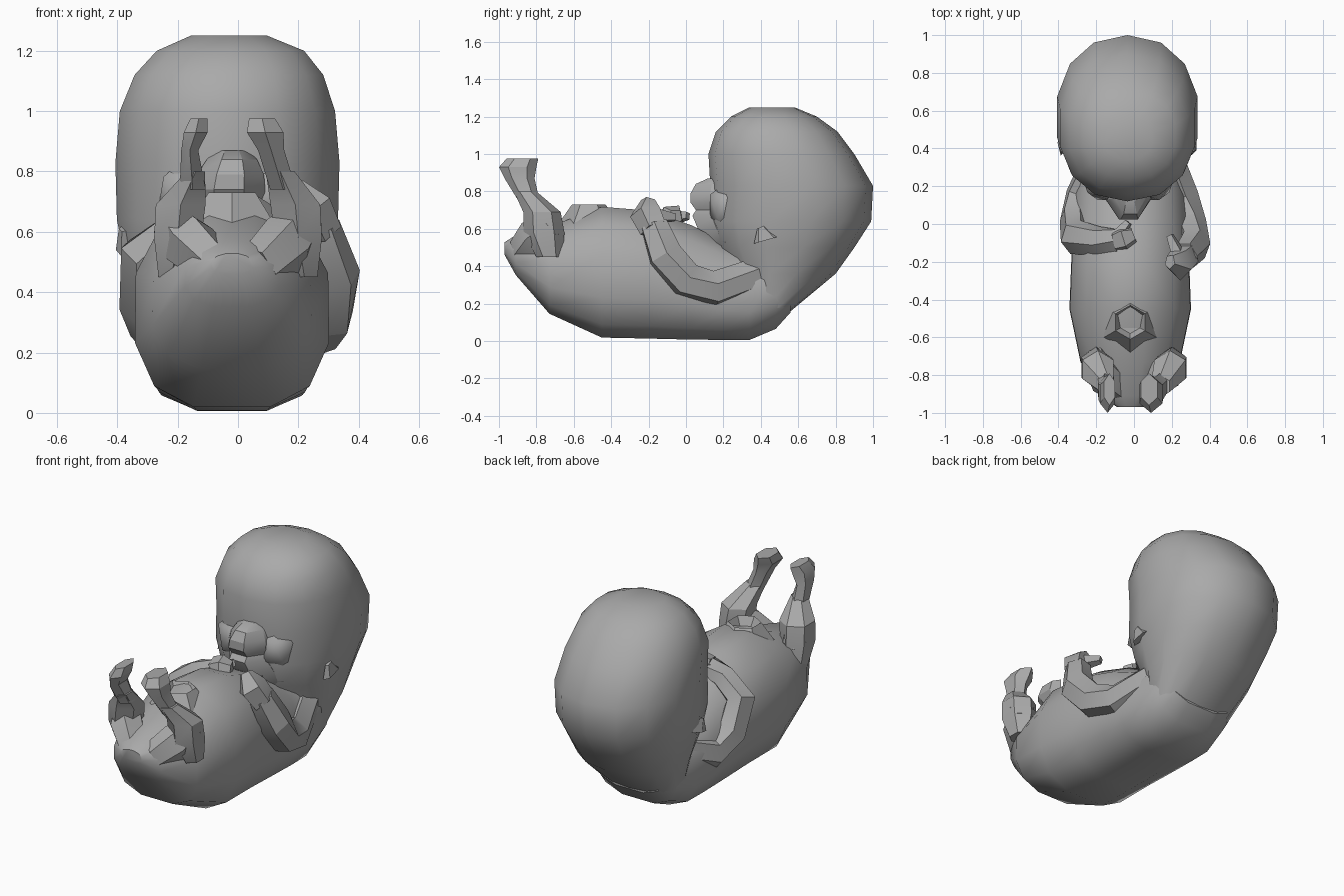
import bpy, bmesh, math
from mathutils import Vector

if "Cube" in bpy.data.objects:
    bpy.data.objects.remove(bpy.data.objects["Cube"])

skin = bpy.data.materials.new("grey skin")
skin.use_nodes = True
skin.diffuse_color = (0.4, 0.4, 0.4, 1)
skin.node_tree.nodes["Principled BSDF"].inputs["Base Color"].default_value = (0.4, 0.4, 0.4, 1)


def finish(name, bm, angle):
    bmesh.ops.recalc_face_normals(bm, faces=bm.faces)
    mesh = bpy.data.meshes.new(name)
    bm.to_mesh(mesh)
    bm.free()
    mesh.materials.append(skin)
    ob = bpy.data.objects.new(name, mesh)
    bpy.context.collection.objects.link(ob)
    bpy.ops.object.select_all(action="DESELECT")
    ob.select_set(True)
    bpy.context.view_layer.objects.active = ob
    bpy.ops.object.shade_smooth_by_angle(angle=math.radians(angle))
    return ob


def loft(name, rings, sides, upper=2.0, lower=2.0, angle=40):
    """Skin a row of rounded rings; upper and lower set how square each half is."""
    bm = bmesh.new()
    loops = []
    for centre, u, v in rings:
        loop = []
        for i in range(sides):
            a = math.tau * (i + 0.5) / sides
            c, s = math.cos(a), math.sin(a)
            power = 2 / (upper if s > 0 else lower)
            c = math.copysign(abs(c) ** power, c)
            s = math.copysign(abs(s) ** power, s)
            loop.append(bm.verts.new(Vector(centre) + c * Vector(u) + s * Vector(v)))
        loops.append(loop)
    for a, b in zip(loops, loops[1:]):
        for i in range(sides):
            j = (i + 1) % sides
            bm.faces.new((a[i], a[j], b[j], b[i]))
    bm.faces.new(loops[0])
    bm.faces.new(loops[-1])
    return finish(name, bm, angle)


def along_y(name, rows, xc, sides, **kw):
    """Rows: y, lowest z, highest z, half width."""
    return loft(name, [((xc, y, (lo + hi) / 2), (w, 0, 0), (0, 0, (hi - lo) / 2))
                       for y, lo, hi, w in rows], sides, **kw)


def along_z(name, rows, sides, **kw):
    """Rows: z, front y, back y, centre x, half width."""
    return loft(name, [((x, (f + b) / 2, z), (w, 0, 0), (0, (b - f) / 2, 0))
                       for z, f, b, x, w in rows], sides, **kw)


def tube(name, path, radii, sides=6, flat=0.85):
    pts = [Vector(p) for p in path]
    rings = []
    for i, p in enumerate(pts):
        t = (pts[min(i + 1, len(pts) - 1)] - pts[max(i - 1, 0)]).normalized()
        u = t.cross(Vector((1, 0, 0.3))).normalized()
        v = t.cross(u)
        rings.append((p, u * radii[i], v * radii[i] * flat))
    return loft(name, rings, sides, angle=30)


def lump(name, centre, size):
    bm = bmesh.new()
    bmesh.ops.create_icosphere(bm, subdivisions=1, radius=1)
    for v in bm.verts:
        v.co = Vector([c + s * k for c, s, k in zip(centre, size, v.co)])
    return finish(name, bm, 45)


# Curled trunk, from the bottom up to the neck
along_y("torso", [
    (-0.97, 0.46, 0.53, 0.07), (-0.91, 0.35, 0.57, 0.16), (-0.73, 0.14, 0.62, 0.27),
    (-0.45, 0.01, 0.73, 0.33), (-0.2, 0.005, 0.71, 0.32), (0.03, 0.0, 0.63, 0.31),
    (0.2, 0.0, 0.54, 0.3), (0.34, 0.0, 0.5, 0.29), (0.48, 0.06, 0.5, 0.27),
    (0.56, 0.15, 0.5, 0.24)], -0.02, 12, lower=2.8)

# Large head tapering down to the nape
along_z("head", [
    (0.16, 0.32, 0.56, -0.02, 0.25), (0.36, 0.24, 0.8, -0.03, 0.31),
    (0.5, 0.16, 0.9, -0.035, 0.345), (0.64, 0.12, 0.99, -0.035, 0.375),
    (0.83, 0.13, 1.0, -0.035, 0.38), (1.0, 0.12, 0.9, -0.035, 0.365),
    (1.12, 0.16, 0.81, -0.03, 0.32), (1.2, 0.24, 0.7, -0.025, 0.25),
    (1.25, 0.34, 0.58, -0.03, 0.13)], 14, upper=2.2, lower=2.2)

# Face in one profile: chin, lower lip, mouth, upper lip, nose, bridge
along_z("face", [
    (0.46, 0.18, 0.5, -0.03, 0.24), (0.53, 0.1, 0.45, -0.03, 0.2),
    (0.6, 0.05, 0.42, -0.03, 0.16), (0.67, 0.02, 0.4, -0.03, 0.13),
    (0.7, 0.04, 0.4, -0.03, 0.13), (0.74, 0.01, 0.4, -0.03, 0.13),
    (0.79, 0.01, 0.4, -0.025, 0.12), (0.84, 0.04, 0.36, -0.02, 0.09),
    (0.87, 0.11, 0.3, -0.02, 0.06)], 8, angle=25)
for side, label in ((1, "left"), (-1, "right")):
    lump(label + "_cheek", (-0.03 + side * 0.13, 0.23, 0.72), (0.12, 0.12, 0.14))
    # Small folded ear
    x = -0.035 + side * 0.345
    loft(label + "_ear", [((x, 0.43, 0.54), (0.025, 0, 0), (0, 0.07, 0.02)),
                          ((x, 0.4, 0.61), (0.015, 0, 0), (0, 0.02, 0.01))], 5, angle=20)

# Bent arms, one raised beside the belly and one laid across the chest
tube("left_arm", [(0.18, 0.38, 0.36), (0.26, 0.15, 0.28), (0.3, 0.0, 0.33),
                  (0.32, -0.11, 0.46), (0.27, -0.17, 0.62)], [0.09, 0.1, 0.1, 0.1, 0.08])
tube("right_arm", [(-0.18, 0.38, 0.36), (-0.28, 0.15, 0.28), (-0.31, 0.02, 0.36),
                   (-0.31, -0.07, 0.52), (-0.19, -0.09, 0.61), (-0.08, -0.09, 0.65)],
     [0.09, 0.1, 0.1, 0.1, 0.08, 0.07])
tube("left_hand", [(0.28, -0.17, 0.6), (0.24, -0.21, 0.68), (0.19, -0.2, 0.75)],
     [0.08, 0.09, 0.04], 5)
tube("right_hand", [(-0.1, -0.09, 0.65), (-0.05, -0.08, 0.66), (0.0, -0.06, 0.66)],
     [0.07, 0.08, 0.05], 5)
tube("left_thumb", [(0.24, -0.17, 0.67), (0.19, -0.06, 0.66)], [0.05, 0.025], 4)
tube("right_thumb", [(-0.1, -0.08, 0.66), (-0.03, 0.01, 0.67)], [0.05, 0.025], 4)

# Raised legs with upturned feet
for side, label, shift, thin in ((1, "left", 0, 1), (-1, "right", 0.05, 0.65)):
    along_z(label + "_leg", [
        (0.45, -0.8, -0.66, side * 0.22, 0.05), (0.58, -0.87, -0.65, side * 0.2, 0.09),
        (0.69, -0.87, -0.67, side * 0.19, 0.095),
        (0.8, -0.92, -0.8, side * 0.14, 0.055 * thin)], 6, angle=30)
    foot = side * (0.09 + shift)
    along_z(label + "_foot", [
        (0.74, -0.89, -0.78, side * 0.15, 0.05), (0.87, -0.97, -0.81, foot + side * 0.02, 0.05 * thin),
        (0.93, -1.0, -0.8, foot, 0.07 * thin),
        (0.975, -0.96, -0.79, foot - side * 0.01, 0.05 * thin)], 6, angle=25)
    # Thigh fold running from the hip to the knee
    tube(label + "_thigh", [(side * 0.07, -0.87, 0.48), (side * 0.16, -0.8, 0.56),
                            (side * 0.22, -0.71, 0.63)], [0.09, 0.11, 0.08])

# Hollow cord stump on the belly
bm = bmesh.new()
bmesh.ops.create_cone(bm, cap_ends=True, segments=6, radius1=0.16, radius2=0.09, depth=0.1)
top = max(bm.faces, key=lambda f: f.calc_center_median().z)
bmesh.ops.inset_region(bm, faces=[top], thickness=0.03)
bmesh.ops.translate(bm, verts=top.verts, vec=(0, 0, -0.05))
bmesh.ops.translate(bm, verts=bm.verts, vec=(-0.02, -0.52, 0.68))
finish("cord_stump", bm, 25)
